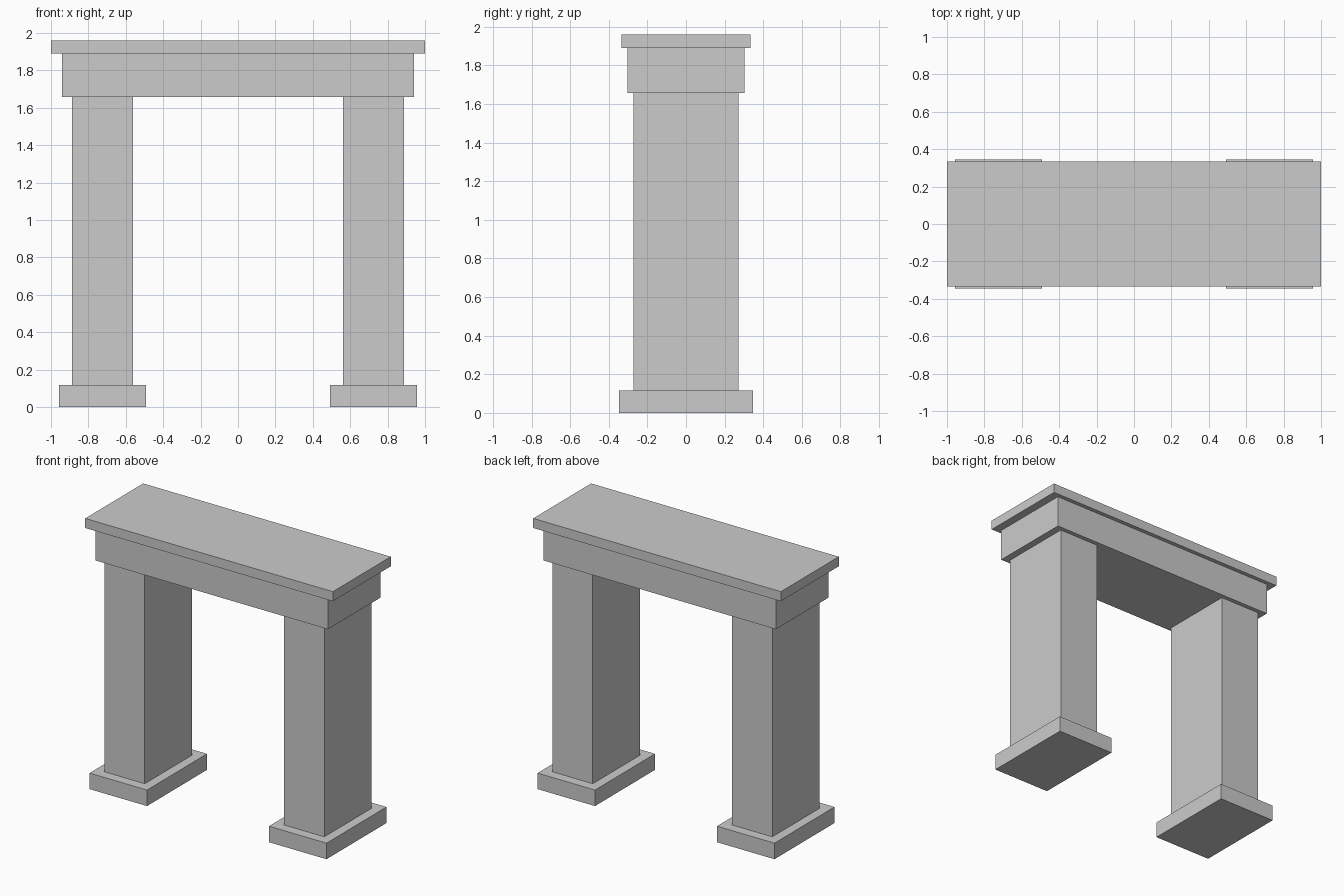
import bpy

if "Cube" in bpy.data.objects:
    bpy.data.objects.remove(bpy.data.objects["Cube"])


def box(name, x, half_x, half_y, z0, z1):
    """Axis-aligned box centred on y = 0, spanning z0 to z1."""
    bpy.ops.mesh.primitive_cube_add(size=1, location=(x, 0, (z0 + z1) / 2))
    obj = bpy.context.object
    obj.name = name
    obj.scale = (2 * half_x, 2 * half_y, z1 - z0)
    bpy.ops.object.transform_apply(location=False, rotation=False, scale=True)
    return obj


BASE_TOP, PILLAR_TOP, LINTEL_TOP, TOTAL = 0.117, 1.658, 1.89, 1.96

# Two pillars on their plinths
for side, sign in (("left", -1), ("right", 1)):
    x = sign * 0.725
    box(f"{side}_plinth", x, 0.232, 0.346, 0, BASE_TOP)
    box(f"{side}_pillar", x, 0.163, 0.273, BASE_TOP, PILLAR_TOP)

# Lintel and overhanging cap slab
box("lintel", 0, 0.94, 0.304, PILLAR_TOP, LINTEL_TOP)
box("cap_slab", 0, 1.0, 0.334, LINTEL_TOP, TOTAL)
